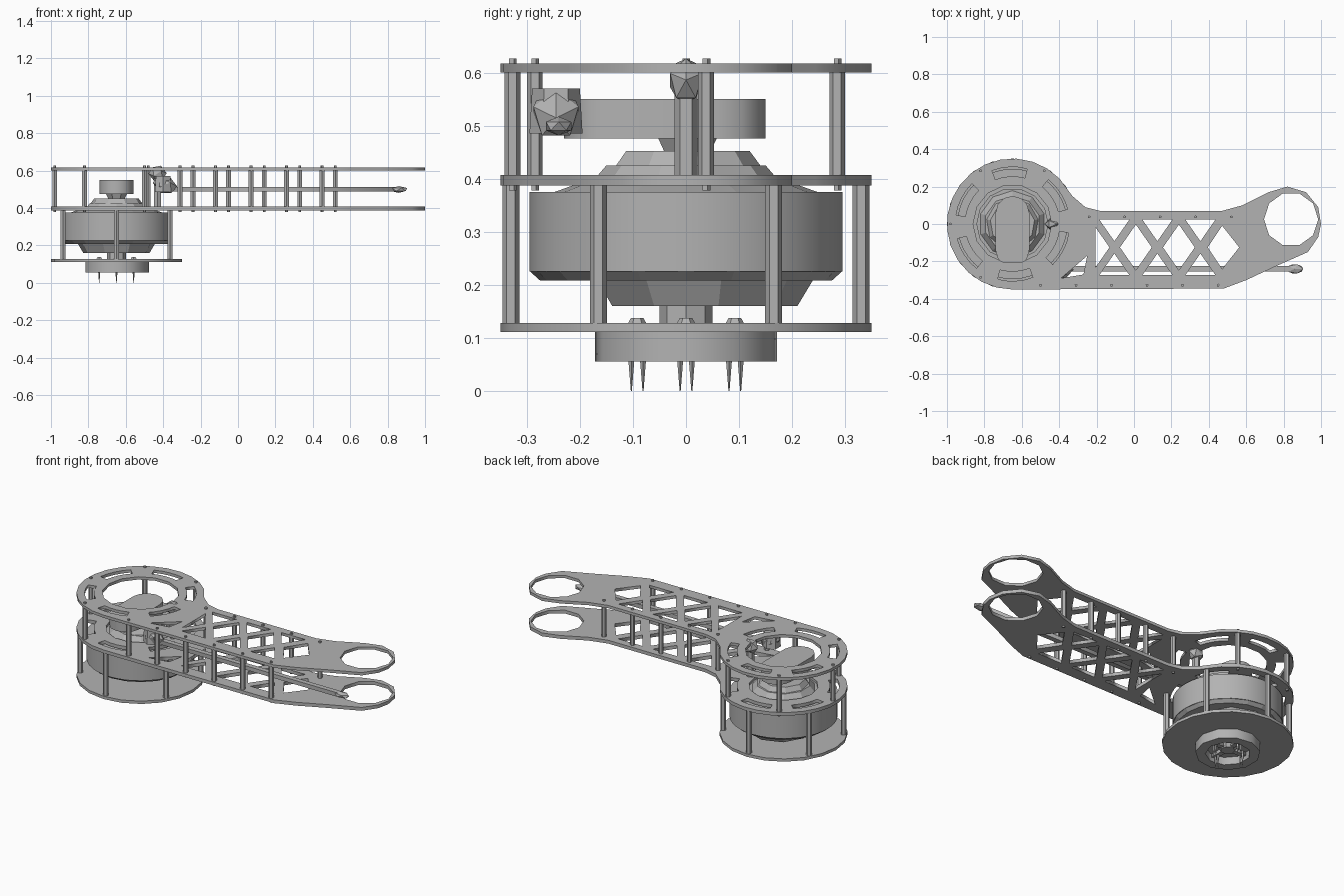
import bpy, bmesh
from math import sin, cos, pi, radians
from mathutils import Vector, Matrix

cube = bpy.data.objects.get("Cube")
if cube:
    bpy.data.objects.remove(cube, do_unlink=True)

grey = bpy.data.materials.new("plain_grey")
grey.use_nodes = True
grey.diffuse_color = (0.45, 0.45, 0.45, 1)
grey.node_tree.nodes["Principled BSDF"].inputs["Base Color"].default_value = grey.diffuse_color

HUB = Vector((-0.65, 0.0))      # axis of the drive end
EYE = Vector((0.84, 0.025))     # axis of the far end


def add_object(name, mesh, smooth=False):
    mesh.materials.clear()
    mesh.materials.append(grey)
    ob = bpy.data.objects.new(name, mesh)
    bpy.context.collection.objects.link(ob)
    if smooth:
        bpy.ops.object.select_all(action='DESELECT')
        ob.select_set(True)
        bpy.context.view_layer.objects.active = ob
        bpy.ops.object.shade_smooth_by_angle(angle=radians(35))
    return ob


def arc(c, r, a0, a1, n):
    """Points on an arc, angles in degrees."""
    return [c + r * Vector((cos(t), sin(t)))
            for t in (radians(a0 + (a1 - a0) * i / (n - 1)) for i in range(n))]


def circle(c, r, n):
    return arc(c, r, 0, 360 - 360 / n, n)


def plate(name, loops, z0, z1):
    """Flat sheet from an outline followed by its holes."""
    cu = bpy.data.curves.new(name + "_profile", 'CURVE')
    cu.dimensions = '2D'
    cu.fill_mode = 'BOTH'
    cu.extrude = (z1 - z0) / 2
    for pts in loops:
        sp = cu.splines.new('POLY')
        sp.points.add(len(pts) - 1)
        for p, co in zip(sp.points, pts):
            p.co = (co[0], co[1], 0, 1)
        sp.use_cyclic_u = True
    tmp = bpy.data.objects.new(name + "_profile", cu)
    bpy.context.collection.objects.link(tmp)
    dg = bpy.context.evaluated_depsgraph_get()
    mesh = bpy.data.meshes.new_from_object(tmp.evaluated_get(dg))
    bpy.data.objects.remove(tmp, do_unlink=True)
    mesh.transform(Matrix.Translation((0, 0, (z0 + z1) / 2)))
    return add_object(name, mesh)


def cylinder(name, x, y, z0, z1, r0, r1=None, n=8, smooth=False):
    bm = bmesh.new()
    bmesh.ops.create_cone(bm, cap_ends=True, segments=n, radius1=r0,
                          radius2=r0 if r1 is None else r1, depth=z1 - z0,
                          matrix=Matrix.Translation((x, y, (z0 + z1) / 2)))
    mesh = bpy.data.meshes.new(name)
    bm.to_mesh(mesh)
    bm.free()
    return add_object(name, mesh, smooth)


def lump(name, centre, size, turn=0.0):
    bm = bmesh.new()
    bmesh.ops.create_icosphere(bm, subdivisions=1, radius=1)
    bm.transform(Matrix.Translation(centre) @ Matrix.Rotation(turn, 4, 'Y')
                 @ Matrix.Diagonal((*size, 1)))
    mesh = bpy.data.meshes.new(name)
    bm.to_mesh(mesh)
    bm.free()
    return add_object(name, mesh)


def shrink(pts, f):
    pts = [Vector(p) for p in pts]
    c = sum(pts, Vector((0, 0))) / len(pts)
    return [c + (p - c) * f for p in pts]


# Arm outline shared by the two long plates
outline = arc(HUB, 0.35, 44, 270, 17) + [
    (0.48, -0.345), (0.6, -0.3), (0.76, -0.225), (0.93, -0.15), (0.985, -0.07),
    (1.0, 0.0), (0.985, 0.09), (0.92, 0.17), (0.82, 0.2), (0.72, 0.17),
    (0.58, 0.1), (0.47, 0.07), (-0.18, 0.07), (-0.26, 0.09), (-0.33, 0.15)]

# Cross-braced openings along the arm
holes = [circle(EYE, 0.145, 10)]
nodes = [-0.22, 0.01, 0.24, 0.47]
top, low = 0.04, -0.29
mid = (top + low) / 2
for i in range(3):
    a, b = nodes[i], nodes[i + 1]
    c = (a + b) / 2
    holes.append(shrink([(a, top), (b, top), (c, mid)], 0.7))
    holes.append(shrink([(a, low), (b, low), (c, mid)], 0.7))
    if i:
        holes.append(shrink([(a, top), (c, mid), (a, low), (a - 0.115, mid)], 0.74))
holes.append(shrink([(nodes[0], top), (-0.105, mid), (nodes[0], low)], 0.66))
holes.append(shrink([(0.47, top), (0.6, mid), (0.47, low), (0.36, mid)], 0.7))
holes.append([(-0.39, -0.29), (-0.27, -0.27), (-0.25, -0.17)])

# Curved slots around the drive opening
slots = []
for k in range(6):
    a = 15 + 60 * k
    slots.append(arc(HUB, 0.305, a, a + 36, 5) + arc(HUB, 0.255, a + 36, a, 5))

plate("top_arm_plate", [outline, circle(HUB, 0.21, 14)] + holes + slots, 0.6, 0.617)
plate("middle_arm_plate", [outline, circle(HUB, 0.19, 14)] + holes + slots, 0.387, 0.407)
plate("base_plate", [circle(HUB, 0.35, 20), circle(HUB, 0.1, 10)], 0.111, 0.128)

# Spacer posts between the arm plates, with thin pins through the sheets
spots = [(-0.5 + 0.19 * i, -0.327) for i in range(6)]
spots += [(-0.24 + 0.19 * i, 0.038) for i in range(5)]
spots += [(-0.98, 0.0), (-0.82, 0.285), (-0.48, 0.285), (-0.82, -0.285)]
for x, y in spots:
    cylinder("arm_post", x, y, 0.4, 0.605, 0.015, n=6)
    cylinder("post_pin", x, y, 0.378, 0.626, 0.008, n=5)

# Spacer posts around the motor
for p in arc(HUB, 0.33, 30, 330, 6):
    cylinder("motor_post", p.x, p.y, 0.12, 0.395, 0.016, n=6)

# Motor body with its stepped ends
cylinder("motor_body", HUB.x, HUB.y, 0.225, 0.375, 0.295, n=40, smooth=True)
cylinder("motor_lower_rim", HUB.x, HUB.y, 0.208, 0.226, 0.275, 0.295, n=20)
cylinder("motor_cap", HUB.x, HUB.y, 0.374, 0.392, 0.25, 0.2, n=16)
cylinder("motor_gearbox", HUB.x, 0.03, 0.16, 0.21, 0.18, 0.21, n=9)
cylinder("motor_shaft", HUB.x, HUB.y, 0.12, 0.17, 0.05, n=8)

# Output hub under the base, an open cup with a spoked centre
plate("hub_ring", [circle(HUB, 0.173, 11), circle(HUB, 0.12, 9)], 0.055, 0.112)
cylinder("hub_core", HUB.x, HUB.y, 0.075, 0.118, 0.04, 0.06, n=7)
plate("hub_floor", [circle(HUB, 0.14, 9)], 0.1, 0.115)
for k in range(4):
    d = Vector((cos(k * pi / 2), sin(k * pi / 2))) * 0.092
    plate("hub_spoke", [[HUB + d * 1.4 + d.orthogonal() * 0.15, HUB + d * 1.4 - d.orthogonal() * 0.15,
                         HUB - d.orthogonal() * 0.15, HUB + d.orthogonal() * 0.15]], 0.08, 0.105)
    for s in (-0.011, 0.011):
        cylinder("screw_tip", HUB.x + d.x, d.y + s, 0.0, 0.1, 0.001, 0.009, n=4)
    cylinder("screw_head", HUB.x + d.x, d.y, 0.126, 0.137, 0.018, 0.012, n=6)

# Rotor stack inside the drive opening
cylinder("rotor_skirt", HUB.x, HUB.y, 0.39, 0.425, 0.18, 0.15, n=10)
cylinder("rotor_disc", HUB.x, HUB.y, 0.425, 0.452, 0.14, 0.12, n=9)
cylinder("rotor_neck", HUB.x, HUB.y, 0.45, 0.48, 0.045, 0.06, n=7)

# Drive crank lying across the rotor
c0, c1 = Vector((HUB.x, -0.14)), Vector((HUB.x, 0.06))
plate("drive_crank", [arc(c1, 0.09, 0, 180, 7) + arc(c0, 0.09, 180, 360, 7)], 0.476, 0.55)

# Push rod with its end joints
cylinder("crank_joint", -0.4, -0.245, 0.485, 0.57, 0.05, 0.045, n=6)
lump("crank_knuckle", (-0.39, -0.245, 0.525), (0.07, 0.05, 0.05), 0.5)
lump("pivot_knuckle", (-0.43, 0.0, 0.585), (0.05, 0.035, 0.045), 0.4)
cylinder("pivot_pin", -0.43, 0.0, 0.4, 0.58, 0.022, n=6)
rod = plate("push_rod", [[(-0.4, -0.225), (-0.4, -0.255), (0.84, -0.255), (0.84, -0.225)]], 0.487, 0.511)
lump("rod_tip", (0.86, -0.24, 0.499), (0.05, 0.028, 0.018))
